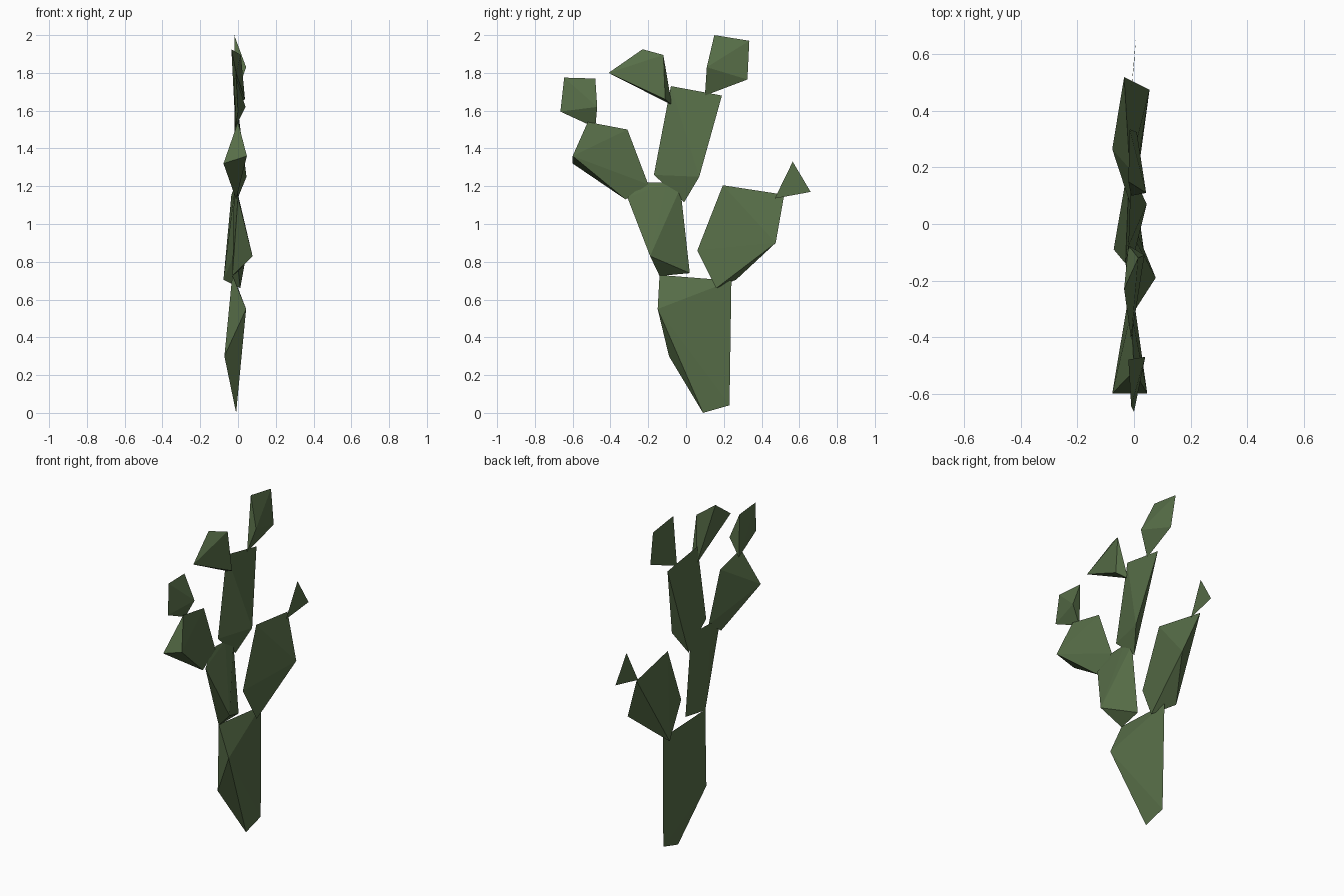
import bpy, bmesh

green = bpy.data.materials.new("cactus green")
green.diffuse_color = (0.095, 0.155, 0.064, 1)


def pad(name, *points):
    """Faceted cactus pad: convex hull of a few corner points, flat shaded."""
    bm = bmesh.new()
    verts = [bm.verts.new(p) for p in points]
    if len(verts) == 3:
        bm.faces.new(verts)
    else:
        res = bmesh.ops.convex_hull(bm, input=verts)
        loose = [v for v in bm.verts if not v.link_faces]
        bmesh.ops.delete(bm, geom=loose, context='VERTS')
        bmesh.ops.recalc_face_normals(bm, faces=bm.faces)
    mesh = bpy.data.meshes.new(name)
    bm.to_mesh(mesh)
    bm.free()
    mesh.materials.append(green)
    obj = bpy.data.objects.new(name, mesh)
    bpy.context.collection.objects.link(obj)
    return obj


# Trunk pad
pad("trunk_pad", (-.01, .09, 0), (-.01, .23, .04), (-.015, .24, .70),
    (-.03, -.14, .73), (.043, -.15, .55), (-.072, -.09, .30))

# Lower pads growing from the trunk
pad("middle_pad", (-.02, -.21, 1.22), (-.015, -.10, 1.22), (-.01, -.03, 1.19),
    (-.01, .02, .74), (-.03, -.14, .725), (.077, -.19, .83), (0, -.31, 1.14))
pad("right_pad", (-.015, .195, 1.205), (-.035, .52, 1.155), (.055, .475, .90),
    (-.01, .06, .86), (.012, .16, .66), (-.077, .265, .705))

# Upper pads growing from the middle pad
pad("left_pad", (0, -.52, 1.54), (-.01, -.31, 1.50), (-.01, -.20, 1.21),
    (-.01, -.32, 1.13), (.047, -.60, 1.36), (-.077, -.60, 1.32))
pad("centre_pad", (-.02, -.08, 1.73), (-.01, .19, 1.68), (.045, .07, 1.25),
    (-.01, -.01, 1.115), (-.015, -.17, 1.26))

# Small tip pads
pad("left_tip", (-.01, -.645, 1.775), (-.02, -.48, 1.77), (.04, -.47, 1.62),
    (-.015, -.48, 1.51), (0, -.665, 1.595))
pad("centre_left_tip", (-.01, -.41, 1.80), (-.035, -.23, 1.925),
    (.015, -.12, 1.895), (.037, -.11, 1.66), (-.02, -.075, 1.63))
pad("centre_right_tip", (-.02, .15, 2.0), (-.015, .335, 1.97),
    (.01, .325, 1.765), (-.01, .10, 1.68), (.043, .11, 1.83))
pad("right_tip", (-.01, .47, 1.135), (.007, .66, 1.17), (0, .565, 1.33))
